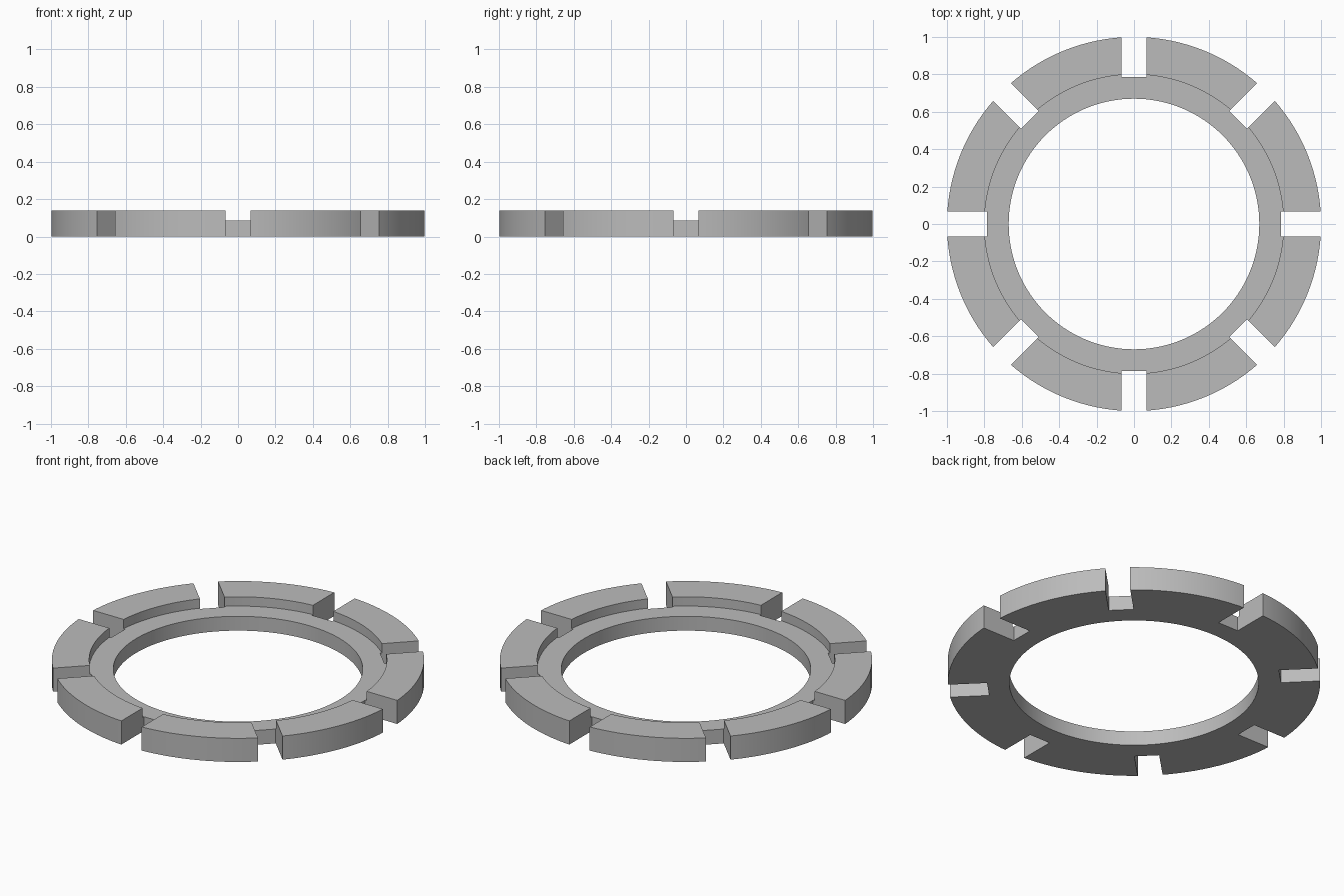
import bpy, bmesh
from math import pi, radians
from mathutils import Matrix, Vector

default_cube = bpy.data.objects.get("Cube")
if default_cube:
    bpy.data.objects.remove(default_cube, do_unlink=True)

SEGMENTS = 128
SLOTS = 8
HEIGHT = 0.14
STEP_HEIGHT = 0.085
OUTER, STEP, INNER = 1.0, 0.8, 0.67
SLOT_WIDTH, SLOT_FLOOR = 0.134, 0.787

grey = bpy.data.materials.new("plain grey")
grey.use_nodes = True
grey.diffuse_color = (0.5, 0.5, 0.5, 1)
grey.node_tree.nodes["Principled BSDF"].inputs["Base Color"].default_value = grey.diffuse_color


def add_object(name, bm):
    bmesh.ops.recalc_face_normals(bm, faces=bm.faces)
    mesh = bpy.data.meshes.new(name)
    bm.to_mesh(mesh)
    bm.free()
    mesh.materials.append(grey)
    obj = bpy.data.objects.new(name, mesh)
    bpy.context.collection.objects.link(obj)
    return obj


# Stepped ring, turned from its cross-section
bm = bmesh.new()
section = [(INNER, 0), (OUTER, 0), (OUTER, HEIGHT), (STEP, HEIGHT),
           (STEP, STEP_HEIGHT), (INNER, STEP_HEIGHT)]
verts = [bm.verts.new((r, 0, z)) for r, z in section]
edges = [bm.edges.new((v, verts[i - 1])) for i, v in enumerate(verts)]
bmesh.ops.spin(bm, geom=verts + edges, cent=(0, 0, 0), axis=(0, 0, 1),
               angle=2 * pi, steps=SEGMENTS, use_merge=True)
bmesh.ops.remove_doubles(bm, verts=bm.verts, dist=0.0001)
ring = add_object("slotted_ring", bm)

# Square spanner slots around the rim
bm = bmesh.new()
length = 0.4
for i in range(SLOTS):
    turn = Matrix.Rotation(2 * pi * i / SLOTS, 4, "Z")
    place = Matrix.Translation((SLOT_FLOOR + length / 2, 0, HEIGHT / 2))
    size = Matrix.Diagonal(Vector((length, SLOT_WIDTH, HEIGHT * 3, 1)))
    bmesh.ops.create_cube(bm, size=1, matrix=turn @ place @ size)
cutter = add_object("slot_cutter", bm)
cutter.hide_render = True

cut = ring.modifiers.new("slots", "BOOLEAN")
cut.operation = "DIFFERENCE"
cut.solver = "EXACT"
cut.object = cutter

# Apply the cut and keep the machined edges sharp
bpy.ops.object.select_all(action="DESELECT")
bpy.context.view_layer.objects.active = ring
ring.select_set(True)
bpy.ops.object.modifier_apply(modifier=cut.name)
bpy.data.objects.remove(cutter, do_unlink=True)
bpy.ops.object.shade_smooth_by_angle(angle=radians(30))
